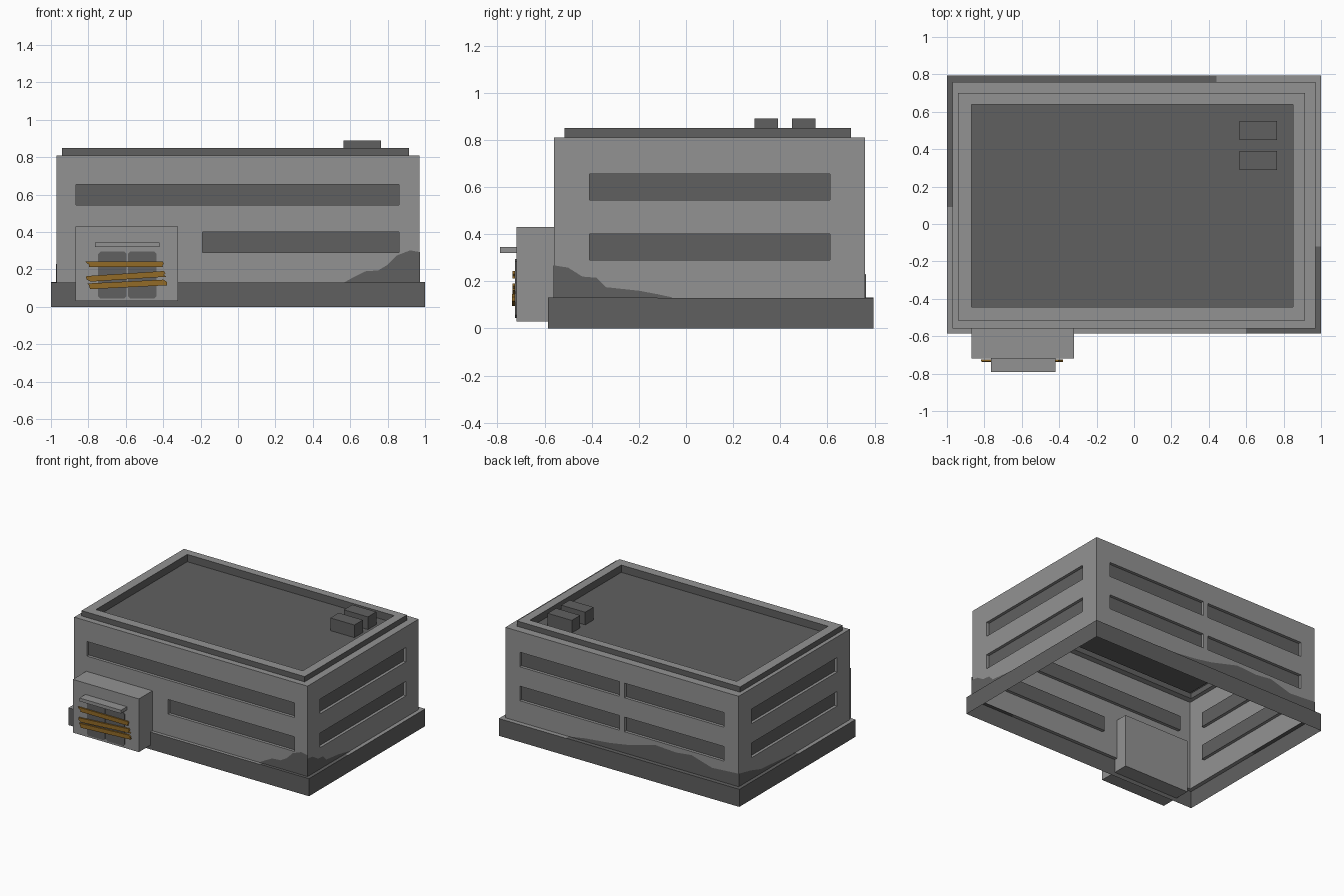
import bpy, bmesh, random
from mathutils import Vector, Matrix

if "Cube" in bpy.data.objects:
    bpy.data.objects.remove(bpy.data.objects["Cube"])

random.seed(4)


def material(name, rgb):
    m = bpy.data.materials.new(name)
    m.diffuse_color = (*rgb, 1)
    m.use_nodes = True
    m.node_tree.nodes["Principled BSDF"].inputs["Base Color"].default_value = m.diffuse_color
    return m


LIGHT = material("light_concrete", (0.29, 0.29, 0.29))
DARK = material("dark_grey", (0.118, 0.118, 0.118))
WOOD = material("wood_brown", (0.29, 0.145, 0.02))


def finish(name, bm, mats):
    me = bpy.data.meshes.new(name)
    bm.to_mesh(me)
    bm.free()
    for m in mats:
        me.materials.append(m)
    ob = bpy.data.objects.new(name, me)
    bpy.context.collection.objects.link(ob)
    return ob


def face(bm, pts, mat=0):
    f = bm.faces.new([bm.verts.new(p) for p in pts])
    f.material_index = mat
    return f


def box(name, x, y, z, mat):
    bm = bmesh.new()
    bmesh.ops.create_cube(bm, size=1)
    for v in bm.verts:
        v.co = [r[0] + (c + 0.5) * (r[1] - r[0]) for c, r in zip(v.co, (x, y, z))]
    return finish(name, bm, [mat])


def ring(r, z):
    x0, x1, y0, y1 = r
    return [Vector(p) for p in ((x0, y0, z), (x1, y0, z), (x1, y1, z), (x0, y1, z))]


def loft(name, steps, cap=None):
    """Rectangular rings joined in order; each step is (rect, z, material of the band below)."""
    bm = bmesh.new()
    for (ra, za, _), (rb, zb, m) in zip(steps, steps[1:]):
        a, b = ring(ra, za), ring(rb, zb)
        for i in range(4):
            j = (i + 1) % 4
            face(bm, (a[i], a[j], b[j], b[i]), m)
    if cap is not None:
        face(bm, ring(*steps[-1][:2]), cap)
    bmesh.ops.remove_doubles(bm, verts=bm.verts, dist=1e-5)
    return finish(name, bm, [LIGHT, DARK])


BASE = (-1.0, 1.0, -0.585, 0.795)
WALL = (-0.97, 0.97, -0.56, 0.76)
PAR_OUT = (-0.94, 0.915, -0.515, 0.70)
PAR_IN = (-0.87, 0.85, -0.445, 0.64)

# plinth skirt with light ledge, and roof rim with sunken dark deck
loft("plinth", [(BASE, 0, 0), (BASE, 0.13, 1), (WALL, 0.13, 0)])
loft("roof", [(WALL, 0.81, 0), (PAR_OUT, 0.81, 0), (PAR_OUT, 0.85, 1),
              (PAR_IN, 0.85, 0), (PAR_IN, 0.795, 1)], cap=1)


def wall(name, point, inward, span, holes):
    """Wall panel whose window holes become pockets with dark glass."""
    bm = bmesh.new()
    us = sorted({*span, *(u for h in holes for u in h[:2])})
    zs = sorted({0.13, 0.81, *(z for h in holes for z in h[2:])})
    for u0, u1 in zip(us, us[1:]):
        for z0, z1 in zip(zs, zs[1:]):
            uc, zc = (u0 + u1) / 2, (z0 + z1) / 2
            if any(h[0] < uc < h[1] and h[2] < zc < h[3] for h in holes):
                continue
            face(bm, [point(*p) for p in ((u0, z0), (u1, z0), (u1, z1), (u0, z1))])
    for u0, u1, z0, z1 in holes:
        c = [point(*p) for p in ((u0, z0), (u1, z0), (u1, z1), (u0, z1))]
        d = [p + Vector(inward) * 0.022 for p in c]
        for i in range(4):
            j = (i + 1) % 4
            face(bm, (c[i], c[j], d[j], d[i]))
        face(bm, d, 1)
    bmesh.ops.remove_doubles(bm, verts=bm.verts, dist=1e-5)
    finish(name, bm, [LIGHT, DARK])


UP, LOW = (0.545, 0.655), (0.29, 0.40)
wall("front_wall", lambda u, z: Vector((u, -0.56, z)), (0, 1, 0), (-0.97, 0.97),
     [(-0.865, 0.86, *UP), (-0.19, 0.86, *LOW)])
wall("right_wall", lambda u, z: Vector((0.97, u, z)), (-1, 0, 0), (-0.56, 0.76),
     [(-0.41, 0.61, *r) for r in (UP, LOW)])
wall("back_wall", lambda u, z: Vector((-u, 0.76, z)), (0, -1, 0), (-0.97, 0.97),
     [(a, b, *r) for r in (UP, LOW) for a, b in ((-0.85, -0.02), (0.02, 0.85))])
wall("left_wall", lambda u, z: Vector((-0.97, -u, z)), (1, 0, 0), (-0.76, 0.56),
     [(-0.61, 0.41, *r) for r in (UP, LOW)])


# dirt stains rising from the ledge at two corners
def stain(name, point, profile, normal):
    bm = bmesh.new()
    a, b = profile[0][0], profile[-1][0]
    pts = [point(a, 0.13)] + [point(u, z) for u, z in profile] + [point(b, 0.13)]
    f = face(bm, pts)
    f.normal_update()
    if f.normal.dot(Vector(normal)) < 0:
        f.normal_flip()
    finish(name, bm, [DARK])


stain("front_stain", lambda u, z: Vector((u, -0.563, z)),
      [(0.57, 0.132), (0.63, 0.165), (0.68, 0.19), (0.75, 0.195), (0.80, 0.225),
       (0.85, 0.275), (0.92, 0.302), (0.973, 0.293)], (0, -1, 0))
stain("right_stain", lambda u, z: Vector((0.973, u, z)),
      [(-0.563, 0.268), (-0.50, 0.258), (-0.44, 0.22), (-0.38, 0.215), (-0.34, 0.175),
       (-0.20, 0.16), (-0.12, 0.145), (-0.06, 0.132)], (1, 0, 0))
stain("back_stain", lambda u, z: Vector((u, 0.763, z)),
      [(0.44, 0.132), (0.30, 0.155), (0.10, 0.175), (-0.05, 0.20), (-0.28, 0.26),
       (-0.45, 0.25), (-0.58, 0.265), (-0.75, 0.215), (-0.973, 0.23)], (0, 1, 0))
stain("left_stain", lambda u, z: Vector((-0.973, u, z)),
      [(0.763, 0.23), (0.62, 0.20), (0.50, 0.165), (0.30, 0.15), (0.09, 0.132)], (-1, 0, 0))
for i, (x0, x1, y0, y1) in enumerate(((0.60, 1, -0.585, -0.56), (0.97, 1, -0.56, -0.12),
                                      (-1, 0.44, 0.76, 0.795), (-1, -0.97, 0.09, 0.76))):
    box(f"ledge_stain_{i}", (x0, x1), (y0, y1), (0.129, 0.132), DARK)

# roof vents
for i, y in enumerate((0.29, 0.45)):
    box(f"roof_vent_{i}", (0.565, 0.765), (y, y + 0.10), (0.795, 0.89), DARK)

# entrance block and canopy
box("entrance", (-0.87, -0.32), (-0.72, -0.47), (0.03, 0.43), LIGHT)
box("canopy", (-0.765, -0.42), (-0.79, -0.71), (0.32, 0.345), LIGHT)


def plate(name, outline, y0, y1, mat, turn=0, center=(0, 0)):
    """Front-facing outline extruded from y0 (front) to y1."""
    bm = bmesh.new()
    f = face(bm, [(x, y0, z) for x, z in outline])
    ext = bmesh.ops.extrude_face_region(bm, geom=[f], use_keep_orig=True)
    for v in ext["geom"]:
        if isinstance(v, bmesh.types.BMVert):
            v.co.y = y1
    bmesh.ops.recalc_face_normals(bm, faces=bm.faces)
    bm.transform(Matrix.Translation((center[0], 0, center[1])) @ Matrix.Rotation(turn, 4, 'Y'))
    finish(name, bm, [mat])


# double doors with clipped corners
for i, x in enumerate((-0.672, -0.512)):
    w, h, c = 0.076, 0.125, 0.012
    pts = [(-w + c, -h), (w - c, -h), (w, -h + c), (w, h - c),
           (w - c, h), (-w + c, h), (-w, h - c), (-w, -h + c)]
    plate(f"door_{i}", pts, -0.726, -0.719, DARK, 0, (x, 0.17))

# splintered planks nailed across the doors
for i, (x, z, turn) in enumerate(((-0.60, 0.228, 0.0), (-0.595, 0.163, -0.065),
                                  (-0.595, 0.120, -0.05))):
    hw, hh = 0.208, 0.0155
    right = [(hw + random.uniform(-0.015, 0.012), hh * t) for t in (-1, -0.4, 0.2, 1)]
    left = [(-hw + random.uniform(-0.012, 0.015), hh * t) for t in (1, 0.4, -0.2, -1)]
    plate(f"plank_{i}", right + left, -0.736 - 0.001 * i, -0.7255, WOOD, turn, (x, z))
